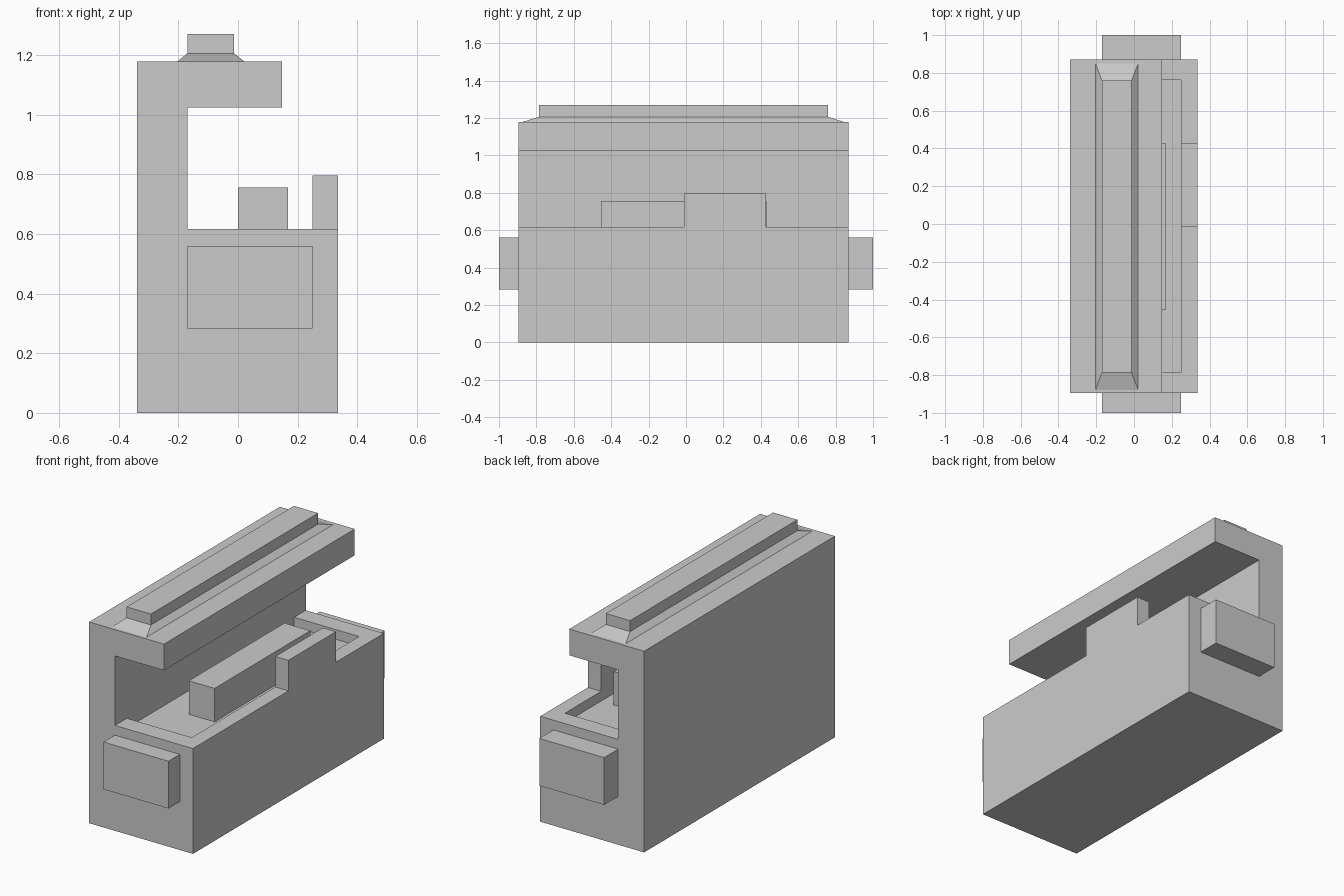
import bpy, bmesh

if "Cube" in bpy.data.objects:
    bpy.data.objects.remove(bpy.data.objects["Cube"])

Y0, Y1 = -0.895, 0.87          # body ends
RIM_Y0, RIM_Y1 = -0.785, 0.763  # inner edges of the tray rim
FLOOR, RIM = 0.56, 0.617        # tray floor and rim heights


def finish(name, bm):
    bmesh.ops.recalc_face_normals(bm, faces=bm.faces)
    mesh = bpy.data.meshes.new(name)
    bm.to_mesh(mesh)
    bm.free()
    obj = bpy.data.objects.new(name, mesh)
    bpy.context.collection.objects.link(obj)
    return obj


def loft(name, rings):
    """Skin closed rings of points and cap both ends."""
    bm = bmesh.new()
    loops = [[bm.verts.new(p) for p in ring] for ring in rings]
    n = len(loops[0])
    for a, b in zip(loops, loops[1:]):
        for i in range(n):
            j = (i + 1) % n
            bm.faces.new((a[i], a[j], b[j], b[i]))
    bm.faces.new(loops[0])
    bm.faces.new(loops[-1])
    return finish(name, bm)


def rect(x0, x1, y0, y1, z):
    return [(x0, y0, z), (x1, y0, z), (x1, y1, z), (x0, y1, z)]


def box(name, x0, x1, y0, y1, z0, z1):
    return loft(name, [rect(x0, x1, y0, y1, z) for z in (z0, z1)])


# C-shaped body with a sunken tray channel, extruded along y
profile = [(-0.338, 0), (0.335, 0), (0.335, RIM), (0.25, RIM),
           (0.25, FLOOR), (-0.17, FLOOR), (-0.17, 1.024),
           (0.147, 1.024), (0.147, 1.178), (-0.338, 1.178)]
loft("body", [[(x, y, z) for x, z in profile] for y in (Y0, Y1)])

# Rims closing the tray, and the end pegs
for side, end, inner, tip in (("front", Y0, RIM_Y0, -1.0), ("back", Y1, RIM_Y1, 1.0)):
    box(side + "_tray_rim", -0.17, 0.25, *sorted((end, inner)), FLOOR, RIM)
    box(side + "_peg", -0.17, 0.25, *sorted((end, tip)), 0.283, 0.56)

# Bar standing in the tray and tab on the outer rim
box("tray_bar", 0.0, 0.167, -0.455, 0.43, FLOOR, 0.756)
box("rim_tab", 0.25, 0.335, -0.012, 0.428, RIM, 0.796)

# Top rail: sloped foot with a straight bar above
loft("top_rail", [rect(-0.204, 0.022, -0.878, 0.85, 1.178),
                  rect(-0.17, -0.013, -0.787, 0.76, 1.206),
                  rect(-0.17, -0.013, -0.787, 0.76, 1.27)])
